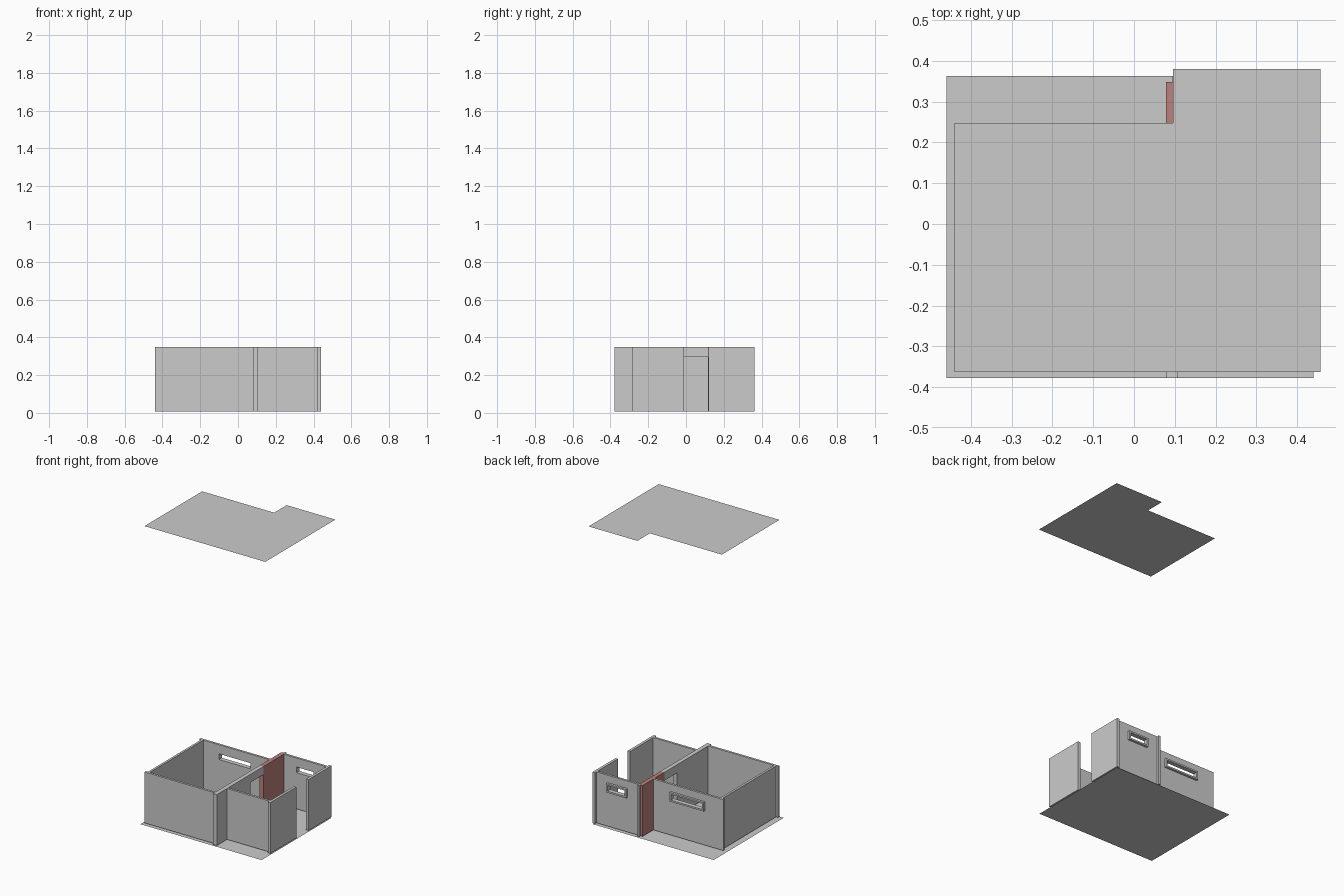
import bpy, bmesh

if "Cube" in bpy.data.objects:
    bpy.data.objects.remove(bpy.data.objects["Cube"])

Z0, Z1 = 0.008, 0.35   # wall bottom and top

red = bpy.data.materials.new("accent_red")
red.diffuse_color = (0.50, 0.22, 0.20, 1)
red.use_nodes = True
red.node_tree.nodes["Principled BSDF"].inputs["Base Color"].default_value = red.diffuse_color


def finish(name, bm, mat=None):
    me = bpy.data.meshes.new(name)
    bm.to_mesh(me)
    bm.free()
    ob = bpy.data.objects.new(name, me)
    bpy.context.collection.objects.link(ob)
    if mat:
        me.materials.append(mat)
    return ob


def sheet(name, pts, z):
    bm = bmesh.new()
    bm.faces.new([bm.verts.new((x, y, z)) for x, y in pts])
    return finish(name, bm)


def add_box(bm, x, y, z):
    for v in bmesh.ops.create_cube(bm, size=1)["verts"]:
        v.co = (x[v.co.x > 0], y[v.co.y > 0], z[v.co.z > 0])


def wall(name, x, y, z=(Z0, Z1), mat=None):
    bm = bmesh.new()
    add_box(bm, x, y, z)
    return finish(name, bm, mat)


def extrude_ring(name, outer, hole, y):
    """Rectangle in x-z with a rectangular hole, thickened along y."""
    def corners(r):
        (a, b), (c, d) = r
        return [(a, c), (b, c), (b, d), (a, d)]
    bm = bmesh.new()
    loops = [[bm.verts.new((px, py, pz)) for px, pz in corners(r)]
             for py in y for r in (outer, hole)]
    fo, fi, bo, bi = loops
    for i in range(4):
        j = (i + 1) % 4
        for a, b in ((fo, fi), (bi, bo), (bo, fo), (fi, bi)):
            bm.faces.new((a[i], a[j], b[j], b[i]))
    bmesh.ops.recalc_face_normals(bm, faces=bm.faces)
    return finish(name, bm)


def window_wall(name, x, y, win_x, frame_out):
    win_z, t = (0.24, 0.30), 0.011
    hole = ((win_x[0] + t, win_x[1] - t), (win_z[0] + t, win_z[1] - t))
    extrude_ring(name + "_wall", (x, (Z0, Z1)), hole, y)
    extrude_ring(name + "_window_frame", (win_x, win_z), hole, (y[1], y[1] + frame_out))


# floor and lifted roof sheets
sheet("floor", [(-.46, -.378), (.44, -.378), (.44, .363), (-.46, .363)], 0)
sheet("roof", [(-.44, -.363), (.457, -.363), (.457, .38), (.095, .38),
               (.095, .248), (-.44, .248)], 2.0)

# large room
wall("large_room_front_wall", (-.44, .08), (-.363, -.348))
wall("large_room_side_wall", (-.425, -.41), (-.348, .218))
window_wall("large_room_back", (-.44, .08), (.218, .233), (-.305, -.05), .015)

# dividing wall with doorway and red section
CX = (.079, .107)
wall("dividing_wall", CX, (-.378, -.02))
wall("doorway_lintel", CX, (-.02, .117), (.295, Z1))
wall("red_dividing_wall", CX, (.117, .348), mat=red)
wall("dividing_wall_end_post", (.094, .107), (.348, .363))

# small room, side wall split by a full-height entrance
wall("small_room_front_wall", (.107, .422), (-.27, -.255))
wall("small_room_side_wall_front", (.422, .44), (-.285, -.01))
wall("small_room_side_wall_back", (.422, .44), (.12, .363))
window_wall("small_room_back", (.107, .422), (.333, .348), (.19, .34), .015)
